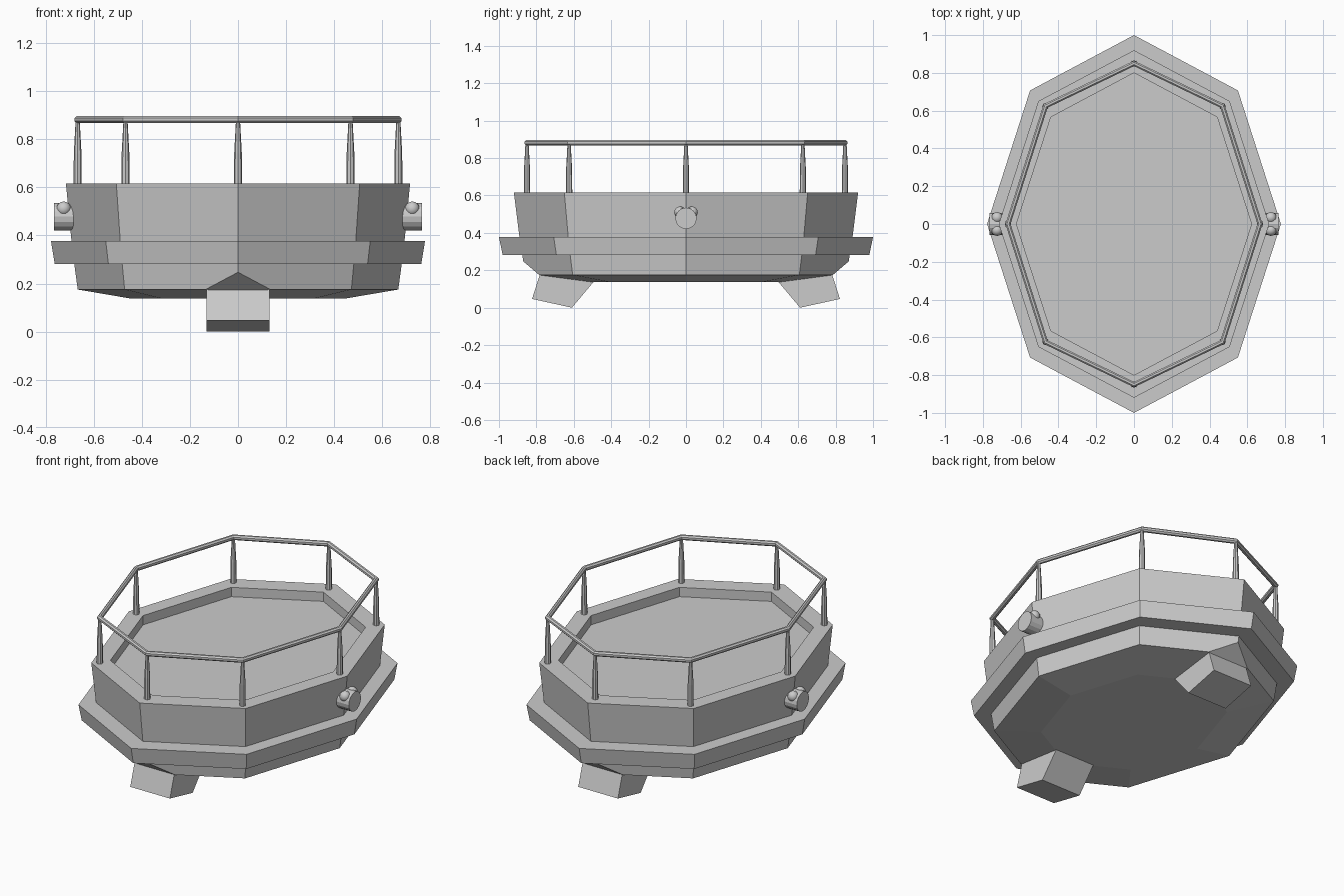
import bpy, bmesh, math
from mathutils import Vector

if "Cube" in bpy.data.objects:
    bpy.data.objects.remove(bpy.data.objects["Cube"])

ASPECT = 0.778  # width / length of the octagonal plan


def finish(name, bm):
    bmesh.ops.recalc_face_normals(bm, faces=bm.faces)
    mesh = bpy.data.meshes.new(name)
    bm.to_mesh(mesh)
    bm.free()
    ob = bpy.data.objects.new(name, mesh)
    bpy.context.collection.objects.link(ob)
    return ob


def octagon(r):
    return [(r * ASPECT * math.cos(k * math.pi / 4), r * math.sin(k * math.pi / 4))
            for k in range(8)]


def loft(bm, rings, cap_start=True, cap_end=True):
    loops = [[bm.verts.new(p) for p in ring] for ring in rings]
    n = len(loops[0])
    for a, b in zip(loops, loops[1:]):
        for i in range(n):
            j = (i + 1) % n
            bm.faces.new((a[i], a[j], b[j], b[i]))
    if cap_start:
        bm.faces.new(loops[0][::-1])
    if cap_end:
        bm.faces.new(loops[-1])


def stack(name, profile):
    """Closed octagonal body from (radius, z) rings."""
    bm = bmesh.new()
    loft(bm, [[(x, y, z) for x, y in octagon(r)] for r, z in profile])
    return bm


# lower hull, with the bow and stern tips cut off at a slant
bm = stack("lower_hull", [(0.57, 0.137), (0.857, 0.175), (0.877, 0.29)])
for s in (-1, 1):
    res = bmesh.ops.bisect_plane(bm, geom=bm.verts[:] + bm.edges[:] + bm.faces[:],
                                 plane_co=(0, s * 0.852, 0.232),
                                 plane_no=Vector((0, s * 0.057, -0.067)).normalized(),
                                 clear_outer=True)
    cut = [e for e in res["geom_cut"] if isinstance(e, bmesh.types.BMEdge)]
    bmesh.ops.contextual_create(bm, geom=cut)
finish("lower_hull", bm)

# protruding rim
finish("rim", stack("rim", [(0.98, 0.282), (1.0, 0.377)]))

# upper hull with recessed deck
finish("upper_hull", stack("upper_hull", [(0.89, 0.375), (0.92, 0.615),
                                          (0.80, 0.615), (0.80, 0.56)]))

# slanted foot blocks under bow and stern
for s, name in ((-1, "front_foot"), (1, "back_foot")):
    prof = [(0.823, 0.047), (0.61, 0.0), (0.488, 0.145), (0.782, 0.176)]
    bm = bmesh.new()
    loft(bm, [[(x, s * y, z) for y, z in prof] for x in (-0.13, 0.13)])
    finish(name, bm)

# railing plan
quarter = [(0.667, 0), (0.468, 0.625), (0, 0.85)]
plan = quarter + [(-0.468, 0.625), (-0.667, 0), (-0.468, -0.625), (0, -0.85), (0.468, -0.625)]

# handrail: hexagonal tube mitred at the corners
bm = bmesh.new()
rings = []
for i, p in enumerate(plan):
    p = Vector(p)
    a = (p - Vector(plan[i - 1])).normalized()
    b = (Vector(plan[(i + 1) % 8]) - p).normalized()
    t = (a + b).normalized()
    out = Vector((t.y, -t.x)) / a.dot(t)
    ring = []
    for k in range(8):
        w = (k + 0.5) * math.pi / 4
        q = p + out * 0.014 * math.cos(w)
        ring.append((q.x, q.y, 0.882 + 0.015 * math.sin(w)))
    rings.append(ring)
loft(bm, rings + [rings[0]], False, False)
bmesh.ops.remove_doubles(bm, verts=bm.verts, dist=1e-5)
finish("handrail", bm)

# tapered posts
for i, (px, py) in enumerate(plan):
    bm = bmesh.new()
    loft(bm, [[(px + r * math.cos(k * math.pi / 4), py + r * math.sin(k * math.pi / 4), z)
               for k in range(8)]
              for r, z in ((0.017, 0.61), (0.016, 0.74), (0.009, 0.87))])
    finish(f"rail_post_{i + 1}", bm)

# side lamps: short drum with two small domes on top
for s, side in ((-1, "left"), (1, "right")):
    bpy.ops.mesh.primitive_cylinder_add(vertices=16, radius=0.057, depth=0.082,
                                        location=(s * 0.725, 0, 0.478),
                                        rotation=(0, math.pi / 2, 0))
    bpy.context.object.name = side + "_lamp_drum"
    for y in (-0.033, 0.033):
        bpy.ops.mesh.primitive_uv_sphere_add(segments=16, ring_count=10, radius=0.03,
                                             location=(s * 0.725, y, 0.511))
        bpy.context.object.name = side + "_lamp_dome"
        bpy.ops.object.shade_smooth()
